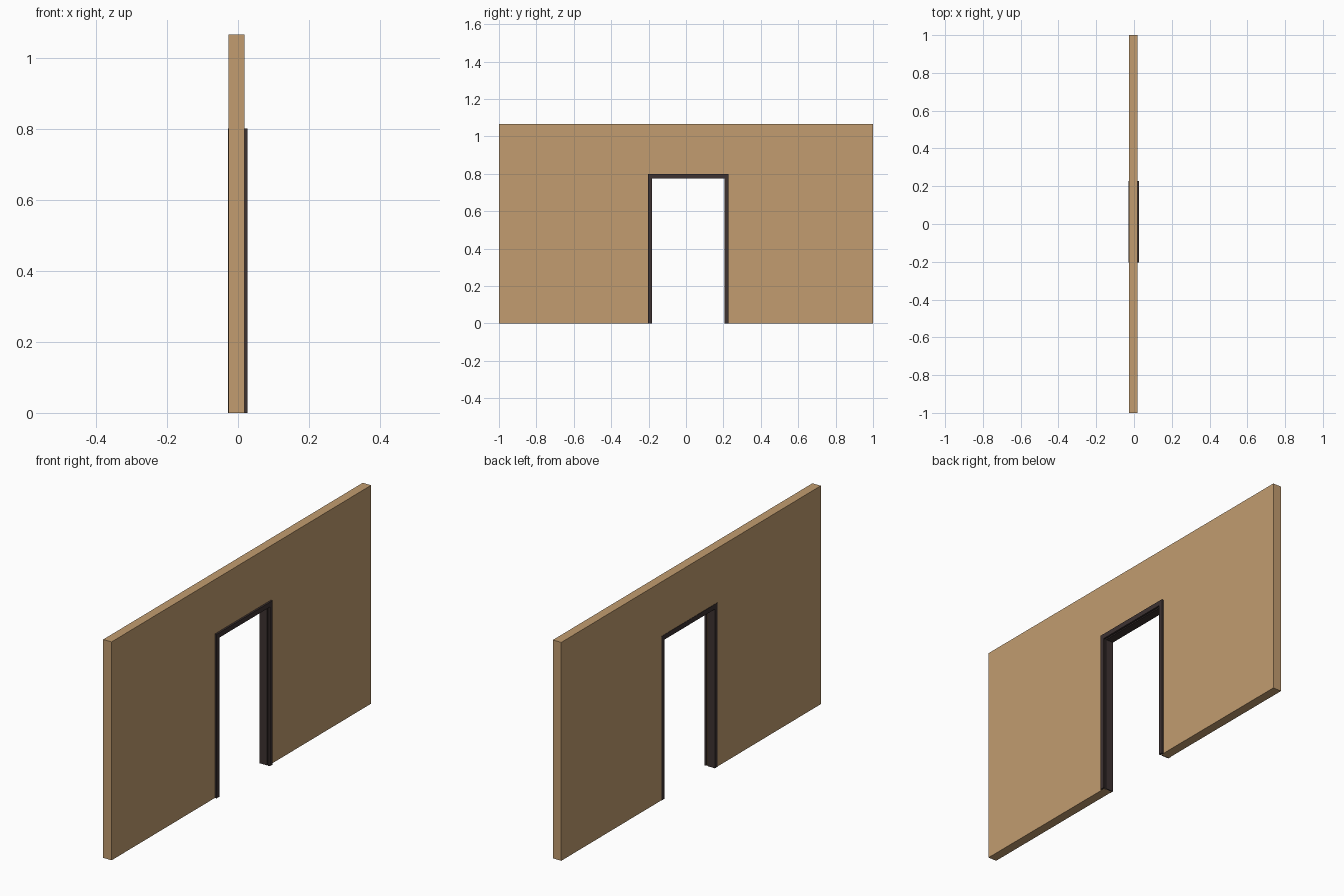
import bpy, bmesh

if "Cube" in bpy.data.objects:
    bpy.data.objects.remove(bpy.data.objects["Cube"])

def material(name, rgb):
    m = bpy.data.materials.new(name)
    m.diffuse_color = (*rgb, 1)
    m.use_nodes = True
    m.node_tree.nodes["Principled BSDF"].inputs["Base Color"].default_value = m.diffuse_color
    return m

wood = material("tan wall", (0.54, 0.335, 0.16))
dark = material("dark brown trim", (0.047, 0.032, 0.031))

def portal(name, mat, x0, x1, outer, inner):
    """Extruded arch: outer and inner are (y_min, y_max, top)."""
    a, b, h = outer
    c, d, k = inner
    profile = [(a, 0), (c, 0), (c, k), (d, k), (d, 0), (b, 0), (b, h), (a, h)]
    bm = bmesh.new()
    # three quads: left leg, header, right leg, with mitred corners
    v = [bm.verts.new((x0, y, z)) for y, z in profile]
    for quad in ((0, 1, 2, 7), (7, 2, 3, 6), (3, 4, 5, 6)):
        bm.faces.new([v[i] for i in quad])
    bmesh.ops.dissolve_faces(bm, faces=bm.faces[:])
    ext = bmesh.ops.extrude_face_region(bm, geom=bm.faces[:], use_keep_orig=True)
    moved = [g for g in ext["geom"] if isinstance(g, bmesh.types.BMVert)]
    bmesh.ops.translate(bm, vec=(x1 - x0, 0, 0), verts=moved)
    bmesh.ops.recalc_face_normals(bm, faces=bm.faces[:])
    me = bpy.data.meshes.new(name)
    bm.to_mesh(me)
    bm.free()
    me.materials.append(mat)
    ob = bpy.data.objects.new(name, me)
    bpy.context.collection.objects.link(ob)
    return ob

WALL = (-1.0, 1.0, 1.065)
HOLE = (-0.188, 0.213, 0.782)      # opening cut in the wall
CASING = (-0.203, 0.228, 0.80)     # outer edge of the trim
CLEAR = (-0.182, 0.207, 0.776)     # clear doorway

# Wall with doorway
portal("wall", wood, -0.027, 0.018, WALL, HOLE)
# Lining inside the doorway, stopping short of the proud casing
portal("door_lining", dark, -0.027, 0.012, HOLE, CLEAR)
# Casing on both wall faces: proud on +x, almost flush on -x
portal("front_casing", dark, 0.018, 0.027, CASING, CLEAR)
portal("back_casing", dark, -0.0285, -0.027, CASING, CLEAR)
